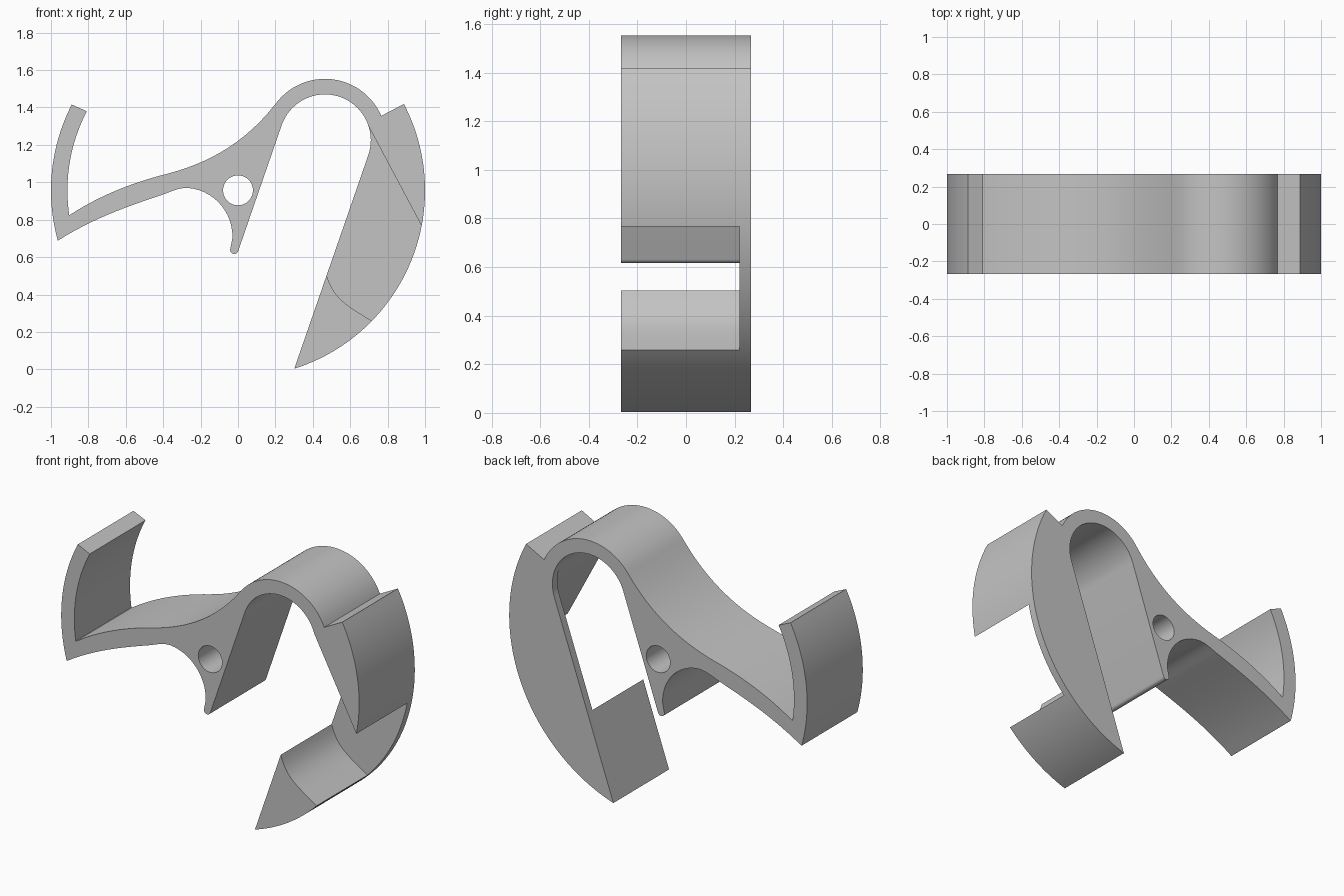
import bpy, bmesh, math
from mathutils import Vector
from mathutils.geometry import interpolate_bezier

cube = bpy.data.objects.get("Cube")
if cube:
    bpy.data.objects.remove(cube, do_unlink=True)

HALF = 0.267          # half depth of the body
HUB = (0, 0.957)      # centre of the big outer circle
LOOP = (0.465, 1.225) # centre of the hooked loop

grey = bpy.data.materials.new("plain_grey")
grey.use_nodes = True
colour = (0.55, 0.55, 0.55, 1)
grey.diffuse_color = colour
grey.node_tree.nodes["Principled BSDF"].inputs["Base Color"].default_value = colour


def arc(centre, radius, start, end, steps):
    angles = [math.radians(start + (end - start) * i / steps) for i in range(steps + 1)]
    return [(centre[0] + radius * math.cos(a), centre[1] + radius * math.sin(a)) for a in angles]


def bezier(a, b, c, d, steps=14):
    pts = interpolate_bezier(*[Vector((p[0], p[1], 0)) for p in (a, b, c, d)], steps)
    return [(p.x, p.y) for p in pts]


def extrude(name, outline, y0, y1):
    clean = []
    for p in outline:
        if not clean or math.dist(p, clean[-1]) > 0.002:
            clean.append(p)
    bm = bmesh.new()
    face = bm.faces.new([bm.verts.new((x, y0, z)) for x, z in clean])
    result = bmesh.ops.extrude_face_region(bm, geom=[face])
    moved = [v for v in result["geom"] if isinstance(v, bmesh.types.BMVert)]
    bmesh.ops.translate(bm, verts=moved, vec=(0, y1 - y0, 0))
    bmesh.ops.recalc_face_normals(bm, faces=bm.faces)
    mesh = bpy.data.meshes.new(name)
    bm.to_mesh(mesh)
    bm.free()
    mesh.materials.append(grey)
    obj = bpy.data.objects.new(name, mesh)
    bpy.context.collection.objects.link(obj)
    return obj


# Body outline, walked from the left arm tip
outline = arc(HUB, 1, 152.7, 195.5, 24)                                        # left arm outside
outline += bezier((-0.96, 0.69), (-0.77, 0.81), (-0.58, 0.875), (-0.40, 0.935))  # underside
outline += bezier((-0.40, 0.935), (-0.36, 0.95), (-0.32, 0.97), (-0.27, 0.97))
outline += bezier((-0.27, 0.97), (-0.13, 0.96), (-0.025, 0.84), (-0.03, 0.70))
outline += arc((-0.02, 0.639), 0.022, 175, 340, 10)                            # stem tip
outline += arc(LOOP, 0.245, 160.5, -19.5, 36)                                  # slot inside
outline += arc(HUB, 1, -72.5, 27.5, 50)                                        # right blade
outline += arc(LOOP, 0.328, 23.4, 143, 30)                                     # loop outside
outline += bezier((0.203, 1.422), (0.03, 1.2), (-0.17, 1.10), (-0.38, 1.045))   # top side
outline += bezier((-0.38, 1.045), (-0.56, 1.0), (-0.74, 0.93), (-0.90, 0.825))
outline += arc(HUB, 0.912, 188.3, 152.4, 20)                                   # left arm inside
body = extrude("clip_body", outline, -HALF, HALF)

# Pocket in the blade, leaving a thin back wall
pocket = [(0.671, 1.351), (0.5, 1.2), (0.35, 0.62), (0.46, 0.54)]
pocket += bezier((0.472, 0.51), (0.51, 0.38), (0.57, 0.35), (0.71, 0.262))
pocket += [(0.80, 0.205), (1.2, 0.3), (1.07, 0.60)]
cutters = [extrude("pocket_cutter", pocket, -0.4, 0.22),
           extrude("pivot_hole_cutter", arc(HUB, 0.08, 0, 352.5, 47), -0.4, 0.4)]

bpy.context.view_layer.objects.active = body
body.select_set(True)
for cutter in cutters:
    mod = body.modifiers.new(cutter.name, "BOOLEAN")
    mod.operation = "DIFFERENCE"
    mod.solver = "EXACT"
    mod.object = cutter
    bpy.ops.object.modifier_apply(modifier=mod.name)
    bpy.data.objects.remove(cutter, do_unlink=True)

for o in bpy.context.selected_objects:
    o.select_set(o == body)
bpy.ops.object.shade_smooth_by_angle(angle=math.radians(25))
